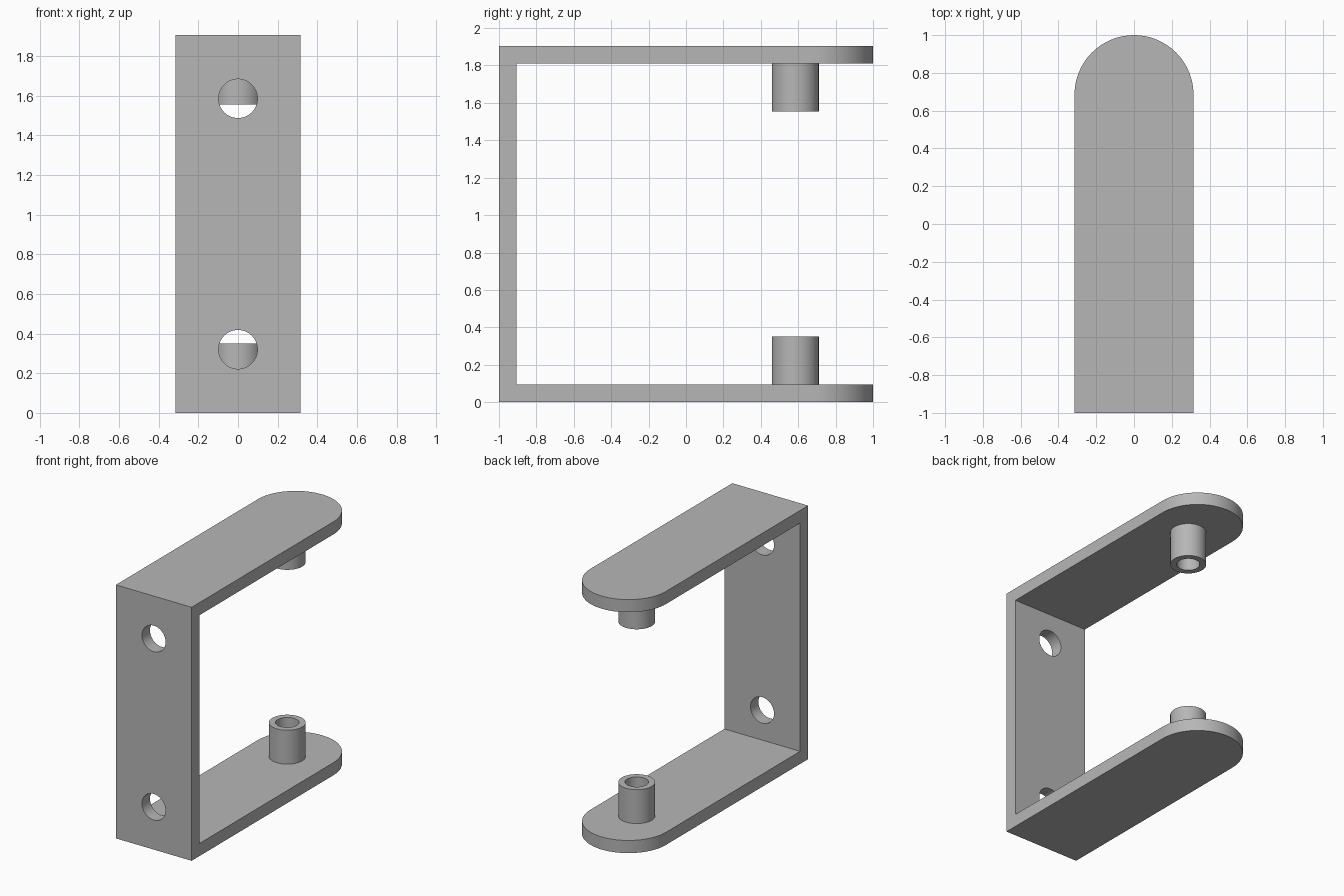
import bpy, bmesh, math
from mathutils import Matrix, Vector

if "Cube" in bpy.data.objects:
    bpy.data.objects.remove(bpy.data.objects["Cube"], do_unlink=True)

HALF_W, HEIGHT, THICK = 0.315, 1.905, 0.095
PIN_Y, PIN_R, BORE_R, PIN_LEN = 0.585, 0.125, 0.08, 0.255
HOLE_R, HOLE_Z = 0.098, 0.32
SEGMENTS = 64

grey = bpy.data.materials.new("plain grey")
grey.use_nodes = True
colour = (0.47, 0.47, 0.47, 1)
grey.diffuse_color = colour
grey.node_tree.nodes["Principled BSDF"].inputs["Base Color"].default_value = colour


def finish(name, bm):
    bmesh.ops.recalc_face_normals(bm, faces=bm.faces)
    mesh = bpy.data.meshes.new(name)
    bm.to_mesh(mesh)
    bm.free()
    mesh.materials.append(grey)
    obj = bpy.data.objects.new(name, mesh)
    bpy.context.collection.objects.link(obj)
    return obj


def prism(name, outline, offset):
    """Extrude a closed 3D outline along an offset."""
    bm = bmesh.new()
    face = bm.faces.new([bm.verts.new(p) for p in outline])
    made = bmesh.ops.extrude_face_region(bm, geom=[face], use_keep_orig=True)
    moved = [v for v in made["geom"] if isinstance(v, bmesh.types.BMVert)]
    bmesh.ops.translate(bm, verts=moved, vec=offset)
    return finish(name, bm)


def cut(target, cutter, operation):
    """Apply a boolean and discard the cutter."""
    bpy.context.view_layer.objects.active = target
    mod = target.modifiers.new("cut", "BOOLEAN")
    mod.operation, mod.solver, mod.object = operation, "EXACT", cutter
    bpy.ops.object.modifier_apply(modifier=mod.name)
    bpy.data.objects.remove(cutter, do_unlink=True)


def smooth(obj):
    bpy.ops.object.select_all(action="DESELECT")
    obj.select_set(True)
    bpy.context.view_layer.objects.active = obj
    bpy.ops.object.shade_smooth_by_angle(angle=math.radians(30))


# U-shaped bracket: side profile swept across the width
inner, top = -1 + THICK, HEIGHT - THICK
profile = [(-1, 0), (1, 0), (1, THICK), (inner, THICK),
           (inner, top), (1, top), (1, HEIGHT), (-1, HEIGHT)]
bracket = prism("bracket", [(-HALF_W, y, z) for y, z in profile], (2 * HALF_W, 0, 0))

# Rounded arm ends: keep only what lies inside a round-ended plan
plan = [(-HALF_W, -1.2, -0.1), (HALF_W, -1.2, -0.1)]
for i in range(SEGMENTS // 2 + 1):
    a = 2 * math.pi * i / SEGMENTS
    plan.append((HALF_W * math.cos(a), 1 - HALF_W + HALF_W * math.sin(a), -0.1))
cut(bracket, prism("plan_cutter", plan, (0, 0, HEIGHT + 0.2)), "INTERSECT")

# Screw holes through the back plate
for z in (HOLE_Z, HEIGHT - HOLE_Z):
    ring = []
    for i in range(SEGMENTS):
        a = 2 * math.pi * i / SEGMENTS
        ring.append((HOLE_R * math.cos(a), -1.1, z + HOLE_R * math.sin(a)))
    cut(bracket, prism("hole_cutter", ring, (0, 0.3, 0)), "DIFFERENCE")
smooth(bracket)


# Hollow pins facing each other on the arms
def pin(name, base_z, direction):
    bm = bmesh.new()
    tip = base_z + direction * PIN_LEN
    points = [(PIN_R, base_z), (PIN_R, tip), (BORE_R, tip), (BORE_R, base_z)]
    verts = [bm.verts.new((r, PIN_Y, z)) for r, z in points]
    edges = [bm.edges.new((verts[i], verts[i + 1])) for i in range(3)]
    bmesh.ops.spin(bm, geom=verts + edges, cent=(0, PIN_Y, 0), axis=(0, 0, 1),
                   angle=2 * math.pi, steps=SEGMENTS, use_merge=True)
    bmesh.ops.remove_doubles(bm, verts=bm.verts, dist=0.0001)
    smooth(finish(name, bm))


pin("lower_pin", THICK, 1)
pin("upper_pin", top, -1)
